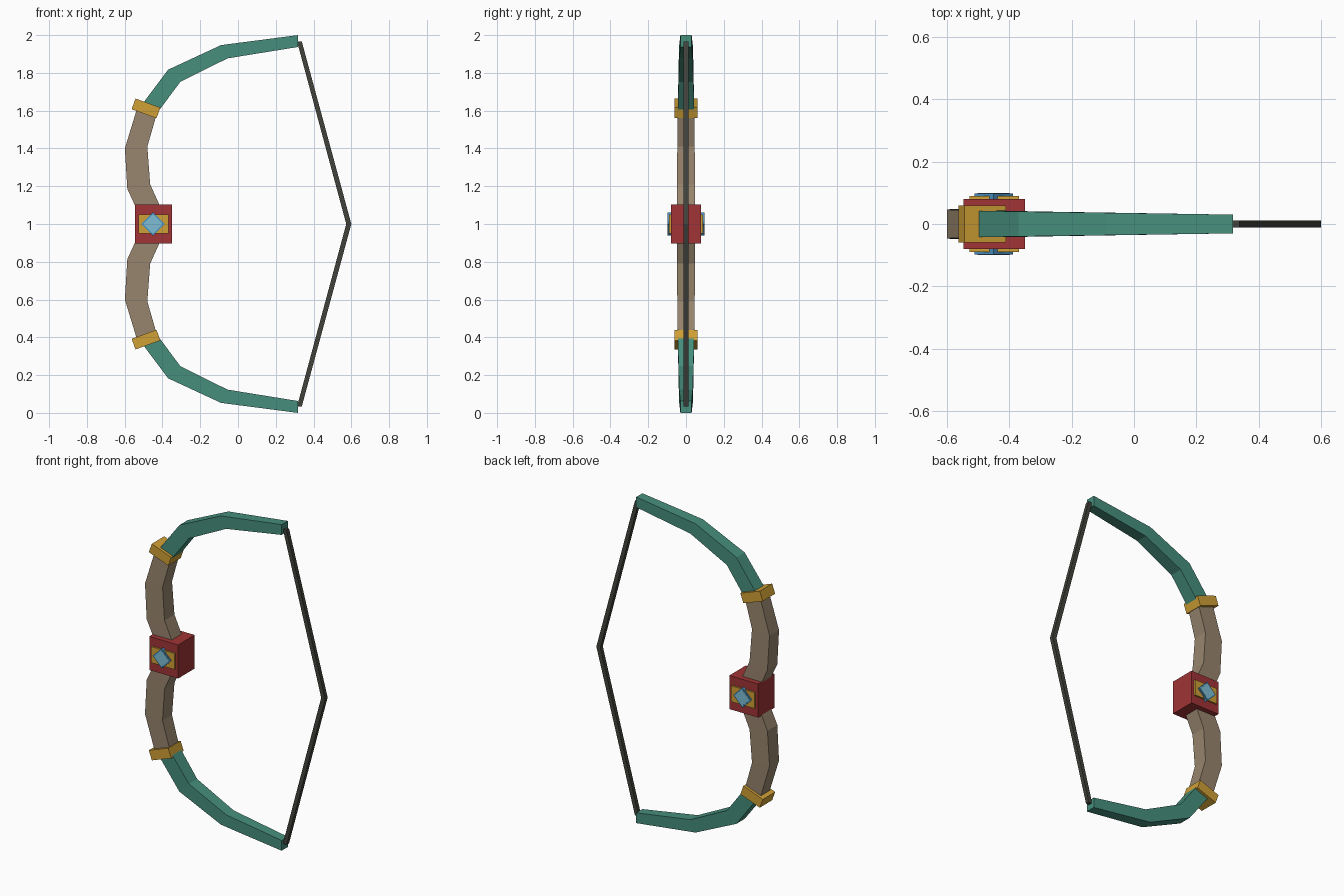
import bpy
import bmesh
from math import radians
from mathutils import Matrix

cube = bpy.data.objects.get("Cube")
if cube:
    bpy.data.objects.remove(cube, do_unlink=True)


def material(name, srgb):
    lin = [(c / 255 / 12.92) if c < 11 else ((c / 255 + 0.055) / 1.055) ** 2.4 for c in srgb]
    m = bpy.data.materials.new(name)
    m.use_nodes = True
    m.diffuse_color = (*lin, 1)
    m.node_tree.nodes["Principled BSDF"].inputs["Base Color"].default_value = (*lin, 1)
    return m


TEAL = material("teal", (70, 142, 124))
WOOD = material("brown wood", (152, 133, 110))
GOLD = material("gold", (208, 160, 54))
RED = material("red", (160, 52, 54))
BLUE = material("blue", (78, 150, 200))
PALE = material("pale blue", (125, 190, 212))
BLACK = material("charcoal", (66, 66, 60))


def finish(name, bm, mat, mirror=None):
    """Object centred on the grip height, optionally mirrored across an axis."""
    bmesh.ops.recalc_face_normals(bm, faces=bm.faces)
    me = bpy.data.meshes.new(name)
    bm.to_mesh(me)
    bm.free()
    me.materials.append(mat)
    ob = bpy.data.objects.new(name, me)
    ob.location.z = 1
    bpy.context.collection.objects.link(ob)
    if mirror is not None:
        mod = ob.modifiers.new("mirror", "MIRROR")
        mod.use_axis = [i == mirror for i in range(3)]
        mod.use_clip = True
    return ob


def strip(name, stations, mat, cap_start=True):
    """Rectangular bar through (outer xz, inner xz, half depth) stations."""
    bm = bmesh.new()
    rings = []
    for (ox, oz), (ix, iz), d in stations:
        pts = ((ox, -d, oz), (ix, -d, iz), (ix, d, iz), (ox, d, oz))
        rings.append([bm.verts.new(p) for p in pts])
    for a, b in zip(rings, rings[1:]):
        for i in range(4):
            j = (i + 1) % 4
            bm.faces.new((a[i], a[j], b[j], b[i]))
    if cap_start:
        bm.faces.new(rings[0])
    bm.faces.new(rings[-1])
    return finish(name, bm, mat, mirror=2)


def box(name, centre, size, mat, tilt=0, mirror=None):
    bm = bmesh.new()
    bmesh.ops.create_cube(bm, size=1)
    m = (Matrix.Translation(centre) @ Matrix.Rotation(radians(tilt), 4, "Y")
         @ Matrix.Diagonal((*size, 1)))
    bmesh.ops.transform(bm, matrix=m, verts=bm.verts)
    return finish(name, bm, mat, mirror)


# Wooden riser, running from the grip up to the band
strip("riser", [
    ((-0.50, 0.0), (-0.37, 0.0), 0.048),
    ((-0.586, 0.186), (-0.465, 0.21), 0.048),
    ((-0.599, 0.40), (-0.48, 0.41), 0.046),
    ((-0.535, 0.61), (-0.425, 0.60), 0.043),
], WOOD, cap_start=False)

# Curved limbs
strip("limbs", [
    ((-0.54, 0.59), (-0.43, 0.585), 0.043),
    ((-0.37, 0.817), (-0.305, 0.753), 0.040),
    ((-0.09, 0.947), (-0.055, 0.877), 0.036),
    ((0.317, 1.0), (0.317, 0.937), 0.030),
], TEAL)

# Drawn string
strip("string", [
    ((0.60, 0.0), (0.573, 0.0), 0.012),
    ((0.338, 0.965), (0.313, 0.965), 0.012),
], BLACK, cap_start=False)

# Bands between riser and limbs
box("bands", (-0.487, 0, 0.612), (0.14, 0.12, 0.06), GOLD, tilt=20, mirror=2)

# Grip block with gold plates and gems on both sides
box("grip_block", (-0.448, 0, 0), (0.196, 0.16, 0.206), RED)
box("grip_plates", (-0.448, -0.083, 0), (0.158, 0.014, 0.098), GOLD, mirror=1)
box("gem_settings", (-0.45, -0.088, 0), (0.087, 0.018, 0.087), BLUE, tilt=45, mirror=1)
box("gem_faces", (-0.45, -0.094, 0), (0.072, 0.01, 0.072), PALE, tilt=45, mirror=1)
